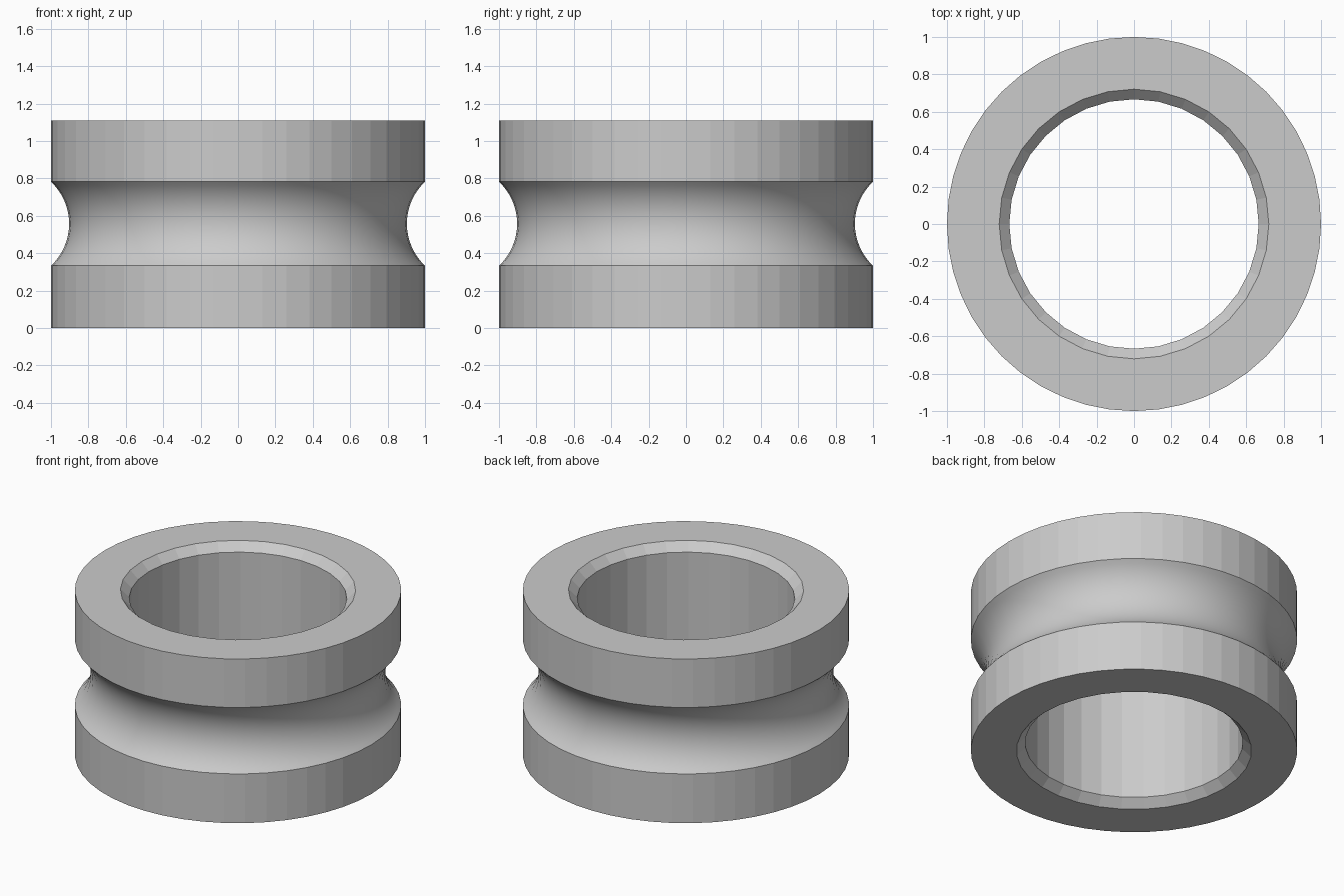
import bpy, bmesh
from math import sin, cos, asin, pi

cube = bpy.data.objects.get("Cube")
if cube:
    bpy.data.objects.remove(cube, do_unlink=True)

HEIGHT, RADIUS = 1.11, 1.0
BORE, CHAMFER = 0.667, 0.054
GROOVE_LOW, GROOVE_HIGH, GROOVE_DEPTH = 0.333, 0.782, 0.097
OUTER_SIDES, INNER_SIDES, GROOVE_STEPS = 48, 32, 16

grey = bpy.data.materials.new("light grey")
grey.use_nodes = True
colour = (0.6, 0.6, 0.6, 1)
grey.diffuse_color = colour
grey.node_tree.nodes["Principled BSDF"].inputs["Base Color"].default_value = colour

bm = bmesh.new()


def lathe(profile, sides, smooth_rows=()):
    """Revolve (radius, z) points; return the first and last rings of vertices."""
    rings = [[bm.verts.new((r * cos(2 * pi * i / sides), r * sin(2 * pi * i / sides), z))
              for i in range(sides)] for r, z in profile]
    for row, (a, b) in enumerate(zip(rings, rings[1:])):
        for i in range(sides):
            j = (i + 1) % sides
            face = bm.faces.new((a[i], a[j], b[j], b[i]))
            face.smooth = row in smooth_rows
    return rings[0], rings[-1]


def ring_edges(ring):
    return [bm.edges.get((v, ring[(i + 1) % len(ring)])) for i, v in enumerate(ring)]


# Outer wall with a circular-arc groove
half = (GROOVE_HIGH - GROOVE_LOW) / 2
middle = (GROOVE_HIGH + GROOVE_LOW) / 2
arc = (half ** 2 + GROOVE_DEPTH ** 2) / (2 * GROOVE_DEPTH)
centre = RADIUS - GROOVE_DEPTH + arc
sweep = asin(half / arc)
groove = []
for k in range(GROOVE_STEPS + 1):
    a = sweep * (2 * k / GROOVE_STEPS - 1)
    groove.append((centre - arc * cos(a), middle + arc * sin(a)))
outer = lathe([(RADIUS, 0)] + groove + [(RADIUS, HEIGHT)], OUTER_SIDES,
              range(1, GROOVE_STEPS + 1))

# Bore with a chamfer at both ends
inner = lathe([(BORE + CHAMFER, 0), (BORE, CHAMFER),
               (BORE, HEIGHT - CHAMFER), (BORE + CHAMFER, HEIGHT)], INNER_SIDES)

# Flat annular ends
for rim, hole, up in ((outer[0], inner[0], -1), (outer[1], inner[1], 1)):
    bmesh.ops.triangle_fill(bm, use_beauty=True, normal=(0, 0, up),
                            edges=ring_edges(rim) + ring_edges(hole))
bmesh.ops.recalc_face_normals(bm, faces=bm.faces[:])

# Keep the groove rims crisp
for edge in bm.edges:
    if any(not f.smooth for f in edge.link_faces):
        edge.smooth = False

mesh = bpy.data.meshes.new("grooved_ring")
bm.to_mesh(mesh)
bm.free()
mesh.materials.append(grey)
ring = bpy.data.objects.new("grooved_ring", mesh)
bpy.context.collection.objects.link(ring)
